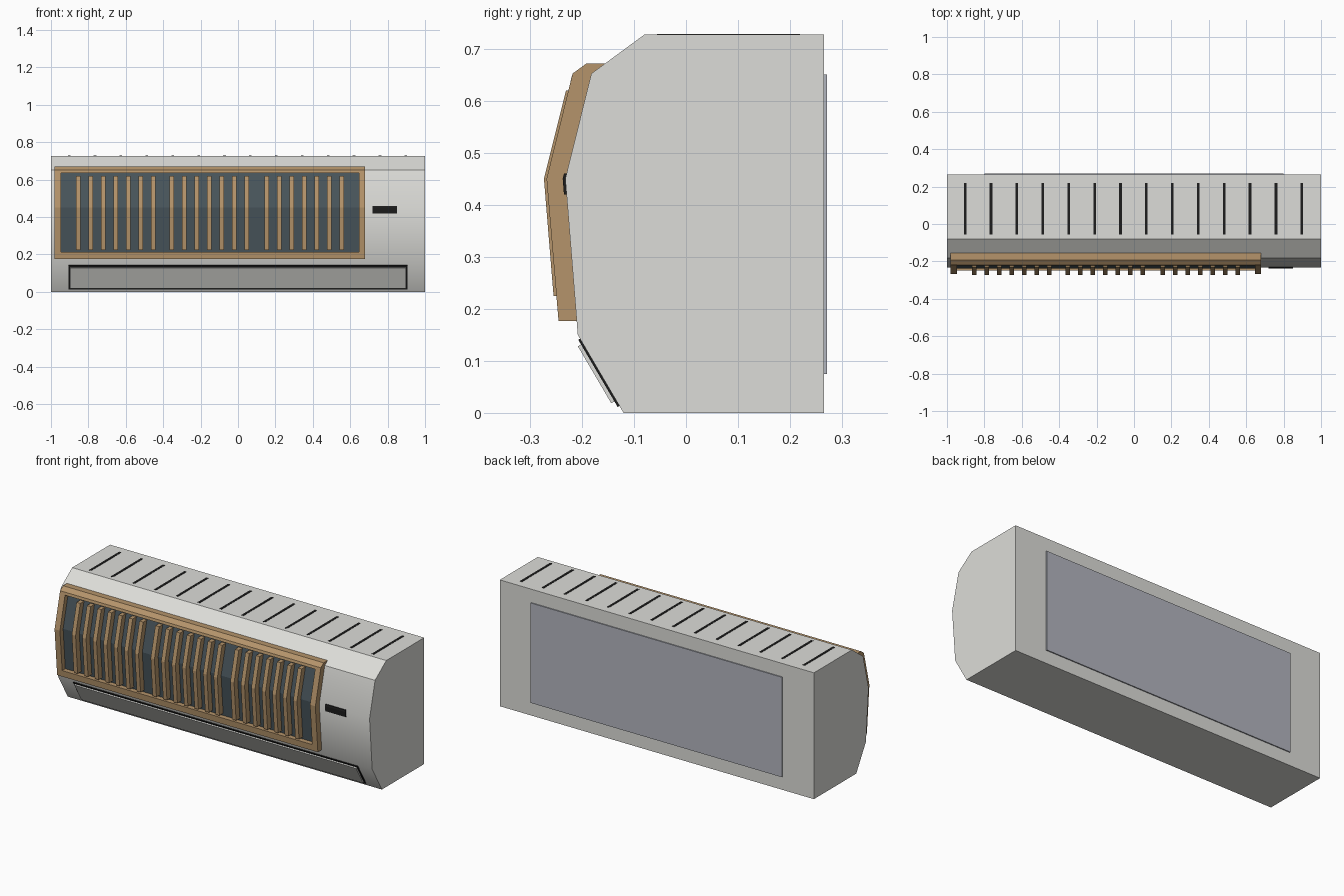
import bpy, bmesh, math

cube = bpy.data.objects.get("Cube")
if cube:
    bpy.data.objects.remove(cube, do_unlink=True)


def material(name, r, g, b):
    m = bpy.data.materials.new(name)
    m.diffuse_color = (r, g, b, 1)
    m.use_nodes = True
    m.node_tree.nodes["Principled BSDF"].inputs["Base Color"].default_value = (r, g, b, 1)
    return m


shell = material("warm white shell", 0.72, 0.72, 0.69)
wood = material("tan wood", 0.46, 0.295, 0.145)
slate = material("dark slate", 0.065, 0.09, 0.105)
black = material("black", 0.012, 0.012, 0.012)
steel = material("grey steel", 0.45, 0.465, 0.52)


def extrude(name, pieces, mat, smooth=False):
    """Extrude (y, z) outlines along x; pieces = [(outline, x0, x1), ...]."""
    bm = bmesh.new()
    for outline, x0, x1 in pieces:
        face = bm.faces.new([bm.verts.new((x0, y, z)) for y, z in outline])
        new = bmesh.ops.extrude_face_region(bm, geom=[face])["geom"]
        verts = [v for v in new if isinstance(v, bmesh.types.BMVert)]
        bmesh.ops.translate(bm, verts=verts, vec=(x1 - x0, 0, 0))
    bmesh.ops.recalc_face_normals(bm, faces=bm.faces[:])
    me = bpy.data.meshes.new(name)
    bm.to_mesh(me)
    bm.free()
    me.materials.append(mat)
    ob = bpy.data.objects.new(name, me)
    bpy.context.collection.objects.link(ob)
    if smooth:
        bpy.ops.object.select_all(action='DESELECT')
        ob.select_set(True)
        bpy.context.view_layer.objects.active = ob
        bpy.ops.object.shade_smooth_by_angle(angle=math.radians(30))
    return ob


def rect(y0, y1, z0, z1):
    return [(y0, z0), (y1, z0), (y1, z1), (y0, z1)]


# Curved front described by its bend line
BEND = 0.45


def front_y(z, out):
    """Depth of the front surface at height z, pushed forward by out."""
    slope = 0.25 if z > BEND else 0.082
    return -0.232 - out + abs(z - BEND) * slope


def front_strip(z0, z1, out, inner=-0.02):
    """Outline of a strip that follows the bent front."""
    zs = [z0] + ([BEND] if z0 < BEND < z1 else []) + [z1]
    return ([(front_y(z, out), z) for z in zs]
            + [(front_y(z, inner), z) for z in reversed(zs)])


# Main shell
body = [(0.265, 0), (0.265, 0.727), (-0.08, 0.727), (-0.182, 0.652),
        (-0.232, BEND), (-0.208, 0.15), (-0.12, 0)]
extrude("body_shell", [(body, -1, 1)], shell, smooth=True)

# Wooden frame around the grille
LEFT, RIGHT, RIM = -0.98, 0.68, 0.034
rail = [(-0.19, 0.177), (-0.245, 0.177), (-0.268, BEND), (-0.218, 0.652),
        (-0.192, 0.671), (-0.14, 0.671), (-0.16, 0.6), (-0.21, BEND)]
top_bar = [(-0.222, 0.637), (-0.218, 0.652), (-0.192, 0.671),
           (-0.14, 0.671), (-0.16, 0.637)]
bottom_bar = [(-0.19, 0.177), (-0.245, 0.177), (-0.248, 0.213), (-0.19, 0.213)]
extrude("grille_frame", [
    (rail, LEFT, LEFT + RIM), (rail, RIGHT - RIM, RIGHT),
    (top_bar, LEFT + RIM, RIGHT - RIM), (bottom_bar, LEFT + RIM, RIGHT - RIM)], wood)

# Dark panel behind the slats
extrude("grille_panel", [(front_strip(0.2, 0.645, 0.007), LEFT + 0.02, RIGHT - 0.02)], slate)

# Three groups of seven bent slats
slat = front_strip(0.225, 0.62, 0.041, -0.005)
extrude("grille_slats", [(slat, x + i * 0.0668 - 0.012, x + i * 0.0668 + 0.012)
                         for x in (-0.855, -0.353, 0.154) for i in range(7)], wood)


# Air outlet on the lower sloping face
def outlet(t0, t1, out):
    n = (-0.863 * out, -0.506 * out)
    a, b = [(-0.12 - 0.088 * t, 0.15 * t) for t in (t0, t1)]
    return [a, b, (b[0] + n[0], b[1] + n[1]), (a[0] + n[0], a[1] + n[1])]


extrude("outlet_recess", [(outlet(0.09, 0.95, 0.004), -0.906, 0.906)], black)
extrude("outlet_flap", [(outlet(0.16, 0.89, 0.011), -0.897, 0.897)], shell)

# Display window
extrude("display", [(front_strip(0.42, 0.46, 0.005), 0.72, 0.85)], black)

# Row of slots along the top
extrude("top_slots", [(rect(-0.056, 0.219, 0.72, 0.7285), x - 0.007, x + 0.007)
                      for x in (-0.903 + i * 0.1385 for i in range(14))], black)

# Mounting plate on the back
extrude("mounting_plate", [(rect(0.26, 0.271, 0.075, 0.65), -0.8, 0.8)], steel)
